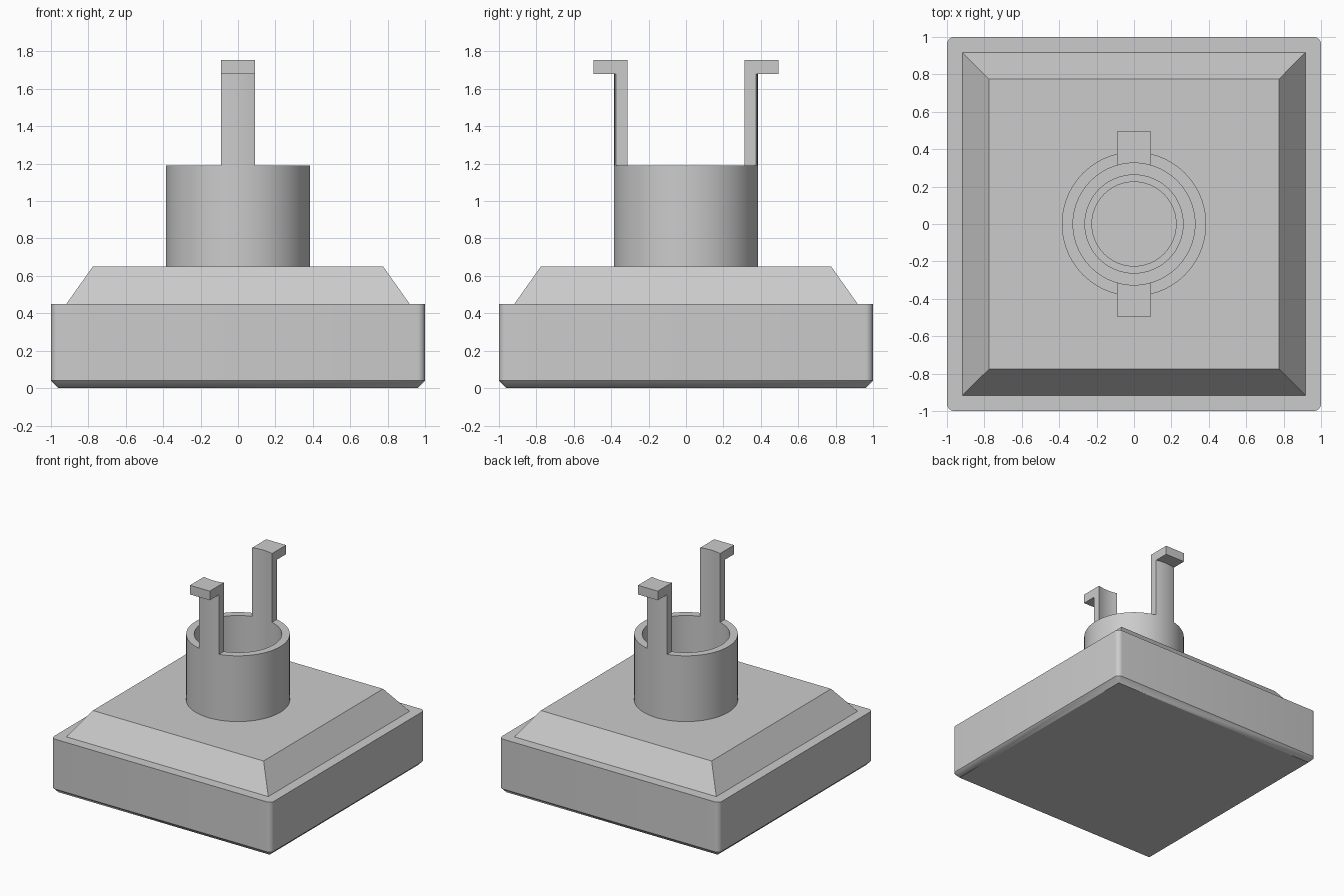
import bpy, bmesh
from math import sin, cos, pi, asin, radians

cube = bpy.data.objects.get("Cube")
if cube:
    bpy.data.objects.remove(cube, do_unlink=True)

grey = bpy.data.materials.new("plain grey")
grey.use_nodes = True
colour = (0.6, 0.6, 0.6, 1)
grey.diffuse_color = colour
grey.node_tree.nodes["Principled BSDF"].inputs["Base Color"].default_value = colour

OUTER, INNER, CLIP_HALF = 0.386, 0.326, 0.09
TUBE_BOTTOM, TUBE_TOP = 0.65, 1.19


def loft(name, rings, bottom=True, top=True, closed=False):
    """Join equal-length rings of points into one smooth-by-angle object."""
    bm = bmesh.new()
    rows = [[bm.verts.new(p) for p in ring] for ring in rings]
    n = len(rows[0])
    pairs = list(zip(rows, rows[1:]))
    if closed:
        pairs.append((rows[-1], rows[0]))
    for a, b in pairs:
        for i in range(n):
            j = (i + 1) % n
            bm.faces.new((a[i], a[j], b[j], b[i]))
    if bottom and not closed:
        bm.faces.new(rows[0][::-1])
    if top and not closed:
        bm.faces.new(rows[-1])
    bmesh.ops.remove_doubles(bm, verts=bm.verts, dist=1e-5)
    bmesh.ops.recalc_face_normals(bm, faces=bm.faces)
    mesh = bpy.data.meshes.new(name)
    bm.to_mesh(mesh)
    bm.free()
    mesh.materials.append(grey)
    mesh.shade_smooth()
    mesh.set_sharp_from_angle(angle=radians(30))
    obj = bpy.data.objects.new(name, mesh)
    bpy.context.collection.objects.link(obj)
    return obj


def rounded_square(half, radius, z, steps=6):
    c = half - radius
    points = []
    for k in range(4):
        sx, sy = [(1, 1), (-1, 1), (-1, -1), (1, -1)][k]
        for s in range(steps + 1):
            a = (k + s / steps) * pi / 2
            points.append((sx * c + radius * cos(a), sy * c + radius * sin(a), z))
    return points


def square(half, z):
    return [(half, half, z), (-half, half, z), (-half, -half, z), (half, -half, z)]


def circle(radius, z, n=72):
    return [(radius * cos(2 * pi * i / n), radius * sin(2 * pi * i / n), z) for i in range(n)]


def ring_wall(name, outer, inner, low, high):
    return loft(name, [circle(outer, low), circle(outer, high),
                       circle(inner, high), circle(inner, low)], closed=True)


def arc(radius, steps=6):
    """Arc across the clip's width, from left to right."""
    a = asin(CLIP_HALF / radius)
    angles = [a * (1 - 2 * s / steps) for s in range(steps + 1)]
    return [(radius * sin(t), radius * cos(t)) for t in angles]


def prism(name, outline, side, low, high, caps):
    rings = [[(x * side, y * side, z) for x, y in outline] for z in (low, high)]
    return loft(name, rings, caps, caps)


# Base block with rounded corners and a chamfered underside
loft("base_block", [rounded_square(0.96, 0, 0), rounded_square(1, 0.04, 0.04),
                    rounded_square(1, 0.04, 0.45)])

# Sloping cover
loft("sloped_cover", [square(0.918, 0.45), square(0.776, 0.65)], bottom=False)

# Socket tube and the low ring on its floor
ring_wall("socket_tube", OUTER, INNER, TUBE_BOTTOM, TUBE_TOP)
ring_wall("socket_floor_ring", 0.265, 0.225, TUBE_BOTTOM, TUBE_BOTTOM + 0.04)

# Curved clip posts with outward hooks
for side, label in ((-1, "front"), (1, "back")):
    post = arc(INNER) + arc(OUTER)[::-1]
    prism(label + "_clip_post", post, side, TUBE_TOP, 1.68, False)
    hook = arc(INNER) + [(-CLIP_HALF, 0.495), (CLIP_HALF, 0.495)]
    prism(label + "_clip_hook", hook, side, 1.68, 1.755, True)
